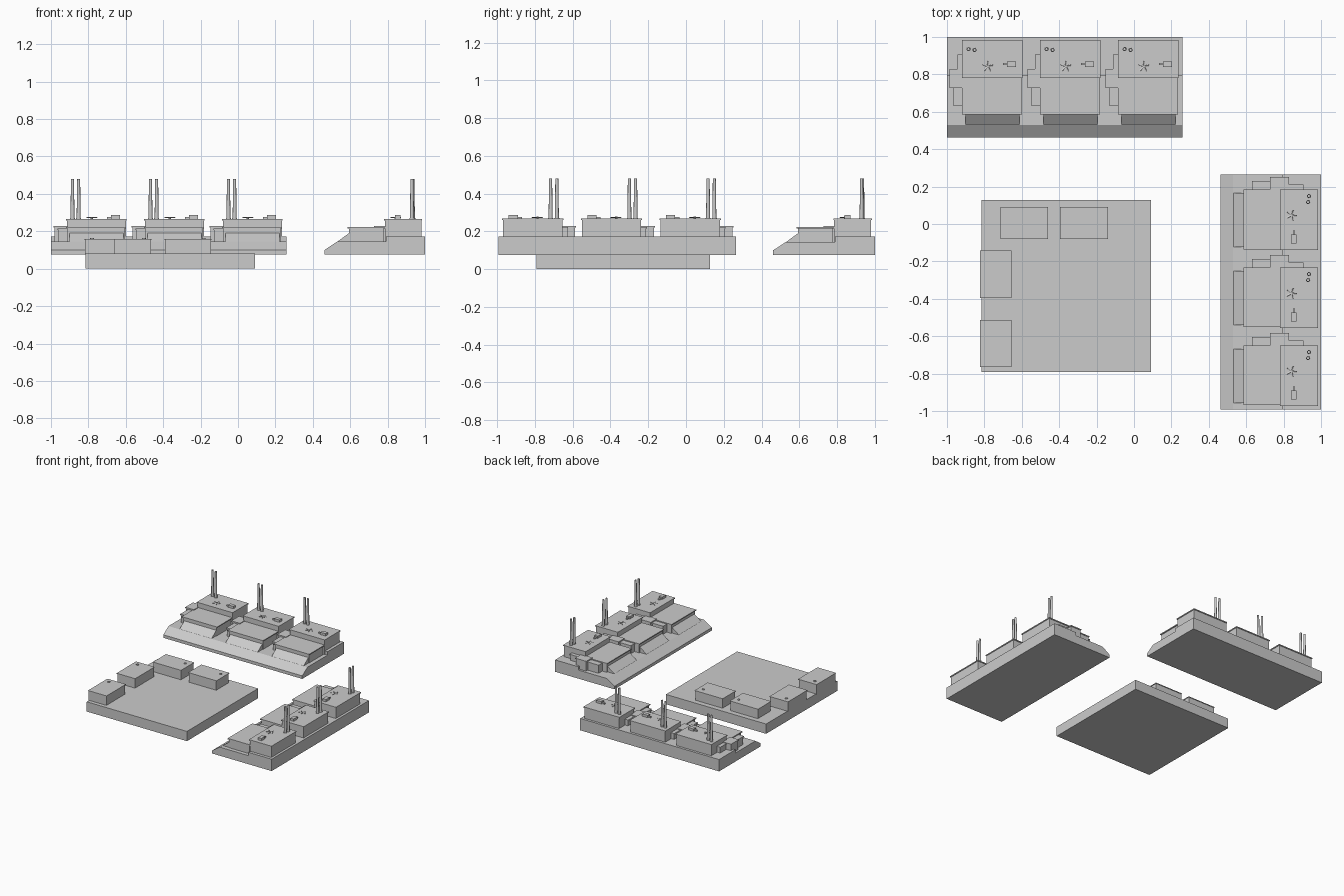
import bpy, bmesh, math
from mathutils import Matrix, Vector

cube = bpy.data.objects.get("Cube")
if cube:
    bpy.data.objects.remove(cube, do_unlink=True)

grey = bpy.data.materials.new("concrete grey")
grey.use_nodes = True
grey.diffuse_color = (0.6, 0.6, 0.6, 1)
grey.node_tree.nodes["Principled BSDF"].inputs["Base Color"].default_value = (0.6, 0.6, 0.6, 1)


def finish(name, bm, frame):
    bmesh.ops.transform(bm, matrix=frame, verts=bm.verts)
    bmesh.ops.recalc_face_normals(bm, faces=bm.faces)
    mesh = bpy.data.meshes.new(name)
    bm.to_mesh(mesh)
    bm.free()
    mesh.materials.append(grey)
    obj = bpy.data.objects.new(name, mesh)
    bpy.context.collection.objects.link(obj)
    return obj


def add_box(bm, x, y, z):
    size = Vector((x[1] - x[0], y[1] - y[0], z[1] - z[0]))
    mid = Vector((sum(x), sum(y), sum(z))) / 2
    bmesh.ops.create_cube(bm, size=1, matrix=Matrix.Translation(mid) @ Matrix.Diagonal(size).to_4x4())


def box(name, frame, x, y, z):
    bm = bmesh.new()
    add_box(bm, x, y, z)
    return finish(name, bm, frame)


def house(name, frame, x, y, z, eave=0.008, roof=0.008):
    """Walls with a thin overhanging roof slab."""
    bm = bmesh.new()
    add_box(bm, (x[0] + eave, x[1] - eave), (y[0] + eave, y[1] - eave), (z[0], z[1] - roof))
    add_box(bm, x, y, (z[1] - roof, z[1]))
    return finish(name, bm, frame)


def prism(name, frame, x, profile):
    """Extrude a (y, z) profile along x."""
    bm = bmesh.new()
    face = bm.faces.new([bm.verts.new((x[0], y, z)) for y, z in profile])
    new = bmesh.ops.extrude_face_region(bm, geom=[face])["geom"]
    bmesh.ops.translate(bm, vec=(x[1] - x[0], 0, 0),
                        verts=[v for v in new if isinstance(v, bmesh.types.BMVert)])
    return finish(name, bm, frame)


def tube(name, frame, x, y, z, r1, r2, sides=12):
    bm = bmesh.new()
    bmesh.ops.create_cone(bm, cap_ends=True, segments=sides, radius1=r1, radius2=r2,
                          depth=z[1] - z[0], matrix=Matrix.Translation((x, y, sum(z) / 2)))
    obj = finish(name, bm, frame)
    for p in obj.data.polygons:
        p.use_smooth = len(p.vertices) == 4
    return obj


def fan(name, frame, x, y, z):
    """Rooftop fan with tilted blades."""
    bm = bmesh.new()
    for i in range(5):
        part = bmesh.new()
        add_box(part, (0.004, 0.03), (-0.004, 0.004), (-0.001, 0.001))
        turn = Matrix.Rotation(math.tau * i / 5 + 0.2, 4, 'Z') @ Matrix.Rotation(0.5, 4, 'X')
        bmesh.ops.transform(part, verts=part.verts, matrix=Matrix.Translation((x, y, z + 0.007)) @ turn)
        temp = bpy.data.meshes.new("blade")
        part.to_mesh(temp)
        part.free()
        bm.from_mesh(temp)
        bpy.data.meshes.remove(temp)
    bmesh.ops.create_cone(bm, cap_ends=True, segments=8, radius1=0.006, radius2=0.006,
                          depth=0.011, matrix=Matrix.Translation((x, y, z + 0.005)))
    return finish(name, bm, frame)


def workshop(side, f):
    """One unit: low front hall, tall rear hall, side annexes and roof gear."""
    house(side + "_front_hall", f, (0, 0.32), (0.585, 0.785), (0.14, 0.223))
    house(side + "_rear_hall", f, (0, 0.325), (0.78, 0.985), (0.14, 0.267), 0.005)
    prism(side + "_entry_ramp", f, (0.018, 0.308),
          [(0.525, 0.14), (0.593, 0.19), (0.593, 0.14)])
    house(side + "_middle_annex", f, (-0.067, 0.012), (0.727, 0.828), (0.14, 0.228), 0.005)
    house(side + "_rear_annex", f, (-0.025, 0.012), (0.82, 0.907), (0.14, 0.222), 0.004)
    house(side + "_front_annex", f, (-0.045, 0.012), (0.63, 0.732), (0.14, 0.214), 0.004)
    for x, y in ((0.035, 0.935), (0.068, 0.93)):
        tube(side + "_chimney", f, x, y, (0.26, 0.48), 0.011, 0.008)
        tube(side + "_chimney_foot", f, x, y, (0.26, 0.272), 0.013, 0.013)
    fan(side + "_roof_fan", f, 0.138, 0.842, 0.267)
    box(side + "_roof_vent", f, (0.242, 0.29), (0.84, 0.87), (0.26, 0.286))
    box(side + "_vent_duct", f, (0.22, 0.245), (0.849, 0.861), (0.26, 0.277))


def bank(side, f):
    """Long embankment carrying three workshops."""
    prism(side + "_front_embankment", f, (-1, 0.258),
          [(0.462, 0.075), (0.462, 0.1), (0.53, 0.145), (0.79, 0.145), (0.79, 0.075)])
    box(side + "_rear_embankment", f, (-1, 0.258), (0.79, 1), (0.075, 0.172))
    for i in range(3):
        workshop(side, f @ Matrix.Translation((-0.92 + 0.417 * i, 0, 0)))


bank("back", Matrix.Identity(4))
bank("left", Matrix.Translation((0, -0.735, 0)) @ Matrix.Rotation(-math.pi / 2, 4, 'Z'))

# Low square platform with four huts along two edges
level = Matrix.Identity(4)
box("platform", level, (-0.815, 0.092), (-0.792, 0.128), (0, 0.08))
for x in (-0.715, -0.395):
    house("back_hut", level, (x, x + 0.255), (-0.08, 0.09), (0.078, 0.16), 0.004, 0.005)
    tube("back_hut_vent", level, x + 0.212, 0.037, (0.155, 0.165), 0.01, 0.01)
for y in (-0.395, -0.765):
    house("side_hut", level, (-0.823, -0.655), (y, y + 0.252), (0.078, 0.16), 0.004, 0.005)
    tube("side_hut_vent", level, -0.78, y + 0.21, (0.155, 0.165), 0.01, 0.01)
